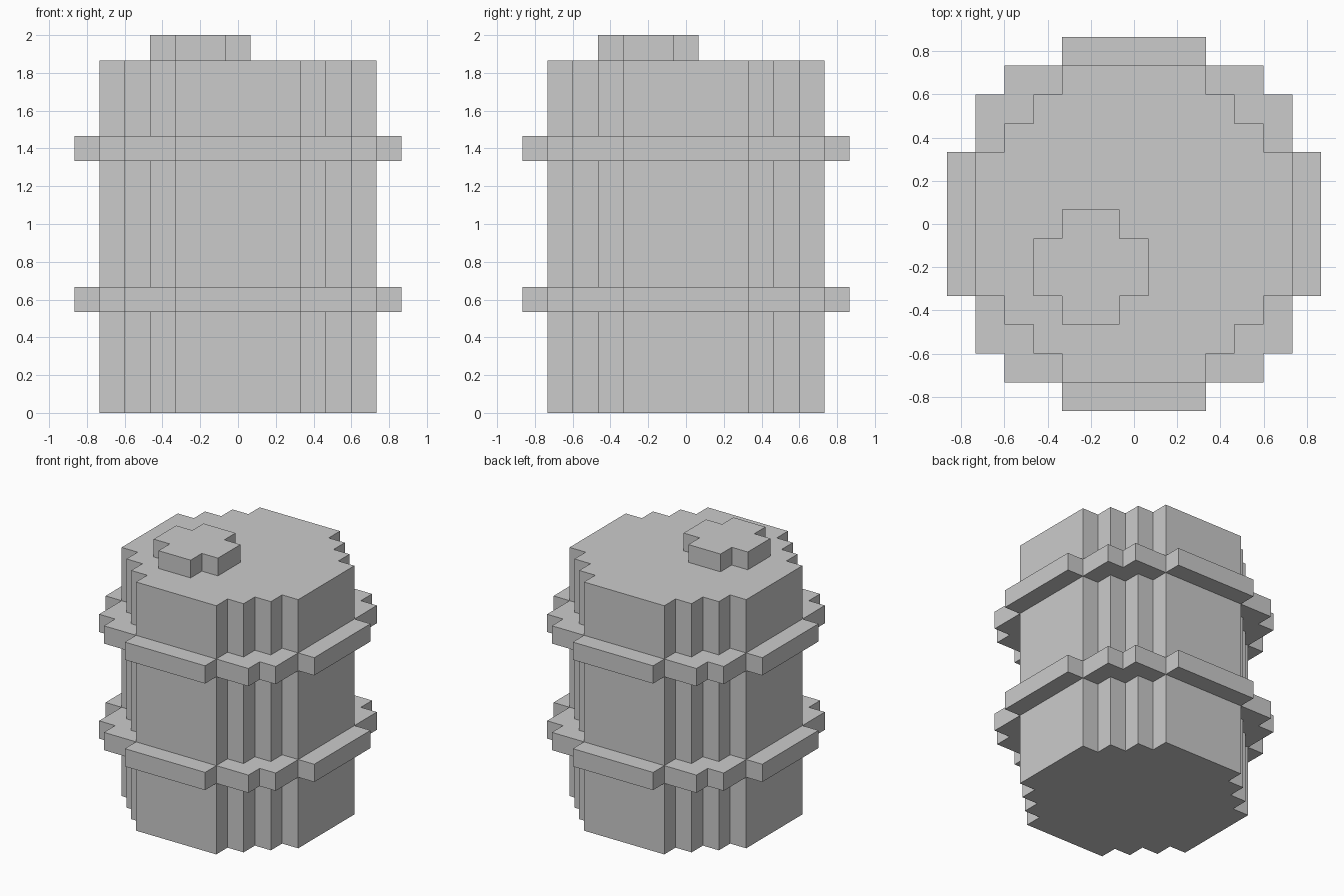
import bpy, bmesh

if "Cube" in bpy.data.objects:
    bpy.data.objects.remove(bpy.data.objects["Cube"])

U = 2 / 15  # one block of the blocky grid


def prisms(name, outlines, z0, z1):
    """Extrude one or more flat outlines (in blocks) into a single object."""
    bm = bmesh.new()
    for pts in outlines:
        low = [bm.verts.new((x * U, y * U, z0 * U)) for x, y in pts]
        top = [bm.verts.new((x * U, y * U, z1 * U)) for x, y in pts]
        n = len(pts)
        bm.faces.new(low[::-1])
        bm.faces.new(top)
        for i in range(n):
            j = (i + 1) % n
            bm.faces.new((low[i], low[j], top[j], top[i]))
    bmesh.ops.recalc_face_normals(bm, faces=bm.faces)
    mesh = bpy.data.meshes.new(name)
    bm.to_mesh(mesh)
    bm.free()
    obj = bpy.data.objects.new(name, mesh)
    bpy.context.collection.objects.link(obj)
    return obj


def turn(pts, quarter):
    """Rotate an outline by quarter turns."""
    for _ in range(quarter):
        pts = [(-y, x) for x, y in pts]
    return pts


def four_way(corner, cx=0, cy=0):
    """Repeat a corner path around a centre to make a closed outline."""
    return [(x + cx, y + cy) for q in range(4) for x, y in turn(corner, q)]


# stepped corner of the barrel, counter-clockwise
steps = [(5.5, 2.5), (4.5, 2.5), (4.5, 3.5), (3.5, 3.5),
         (3.5, 4.5), (2.5, 4.5), (2.5, 5.5)]

# barrel body
prisms("barrel_body", [four_way(steps)], 0, 14)

# two hoops: four straight bars and four corner pieces each
bar = [(5.5, -2.5), (6.5, -2.5), (6.5, 2.5), (5.5, 2.5)]
corner = [(5.5, 4.5), (4.5, 4.5), (4.5, 5.5)] + steps[::-1]
hoop = [turn(p, q) for p in (bar, corner) for q in range(4)]
for name, z in (("lower_hoop", 4), ("upper_hoop", 10)):
    prisms(name, hoop, z, z + 1)

# off-centre filler cap
prisms("filler_cap", [four_way([(2, 1), (1, 1), (1, 2)], -1.5, -1.5)], 14, 15)
